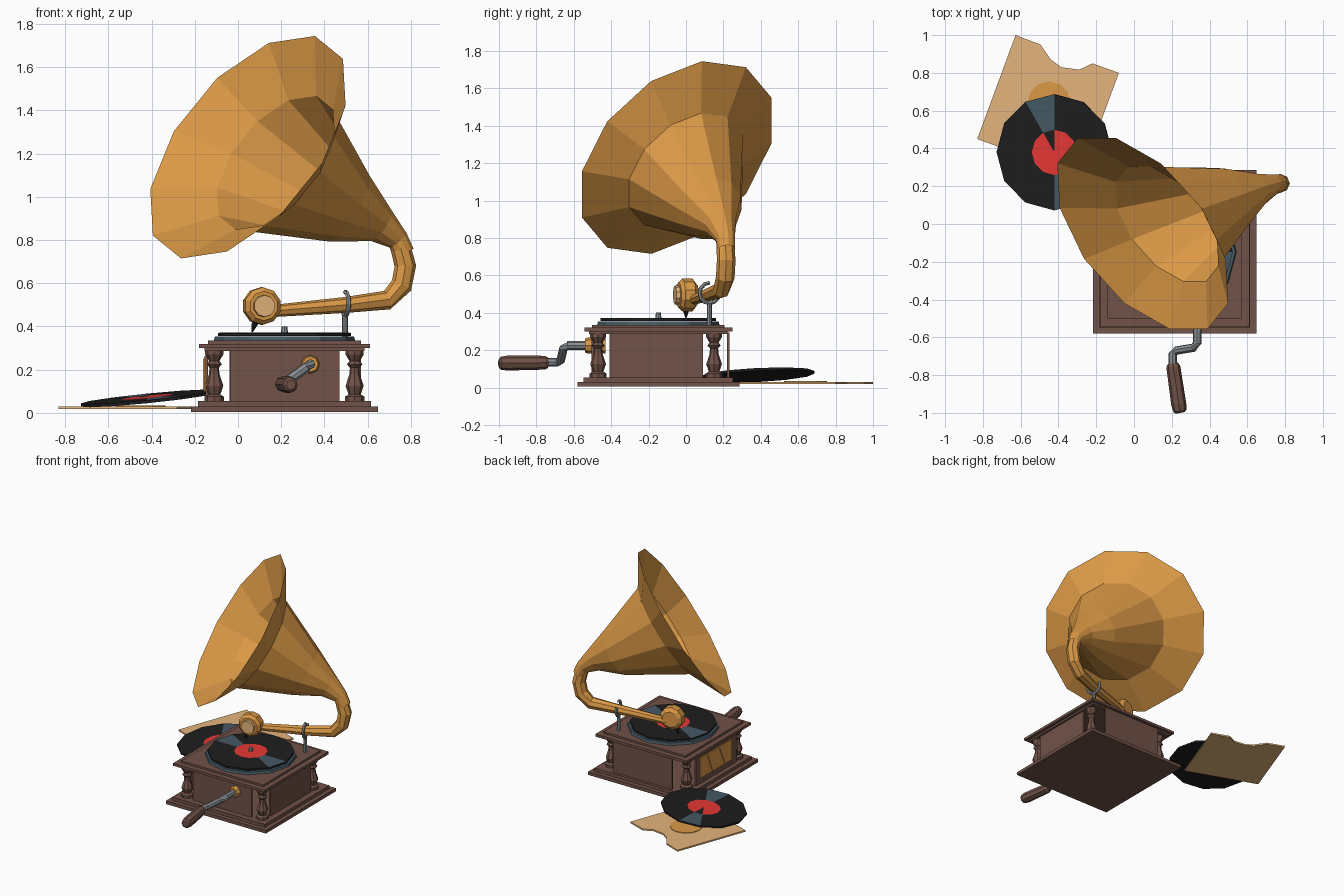
import bpy, bmesh, math
from mathutils import Vector as V

cube = bpy.data.objects.get("Cube")
if cube:
    bpy.data.objects.remove(cube, do_unlink=True)


def material(name, *rgb):
    m = bpy.data.materials.new(name)
    m.use_nodes = True
    m.diffuse_color = (*rgb, 1)
    m.node_tree.nodes["Principled BSDF"].inputs["Base Color"].default_value = (*rgb, 1)
    return m


WOOD = material("brown wood", .165, .085, .065)
BRASS = material("brass", .71, .32, .062)
CARD = material("tan card", .77, .46, .2)
BLACK = material("black vinyl", .013, .013, .014)
RED = material("red label", .8, .04, .035)
SLATE = material("slate sheen", .06, .1, .13)
STEEL = material("grey steel", .26, .28, .3)


def finish(name, bm, *mats):
    bmesh.ops.recalc_face_normals(bm, faces=bm.faces)
    me = bpy.data.meshes.new(name)
    bm.to_mesh(me)
    bm.free()
    for m in mats:
        me.materials.append(m)
    ob = bpy.data.objects.new(name, me)
    bpy.context.collection.objects.link(ob)
    return ob


def box(name, mat, x0, x1, y0, y1, z0, z1):
    bm = bmesh.new()
    bmesh.ops.create_cube(bm, size=1)
    for v in bm.verts:
        v.co = ((x0 + x1) / 2 + v.co.x * (x1 - x0), (y0 + y1) / 2 + v.co.y * (y1 - y0),
                (z0 + z1) / 2 + v.co.z * (z1 - z0))
    return finish(name, bm, mat)


def tube(name, mats, path, radii, sides=8, caps=True, ref=(0, 1, 0), end=None):
    """Loft rings of the given radii along a path; the last two rings can face a given way."""
    bm, rings = bmesh.new(), []
    path = [V(p) for p in path]
    for i, p in enumerate(path):
        t = (path[min(i + 1, len(path) - 1)] - path[max(i - 1, 0)]).normalized()
        if end and i >= len(path) - 2:
            t = V(end).normalized()
        u = V(ref)
        u = (u - t * u.dot(t)).normalized()
        w = t.cross(u)
        rings.append([bm.verts.new(p + radii[i] * (u * math.cos(a) + w * math.sin(a)))
                      for a in (2 * math.pi * k / sides for k in range(sides))])
    for a, b in zip(rings, rings[1:]):
        for k in range(sides):
            j = (k + 1) % sides
            bm.faces.new((a[k], a[j], b[j], b[k]))
    if caps:
        bm.faces.new(rings[0])
        bm.faces.new(rings[-1])
    return finish(name, bm, *mats)


def record(name, center, normal, wedge, label_wedge):
    """Twelve-sided disc with two glossy sectors and a label."""
    c, n = V(center), V(normal).normalized()
    ob = tube(name, (BLACK, RED, SLATE), [c, c + n * .014, c + n * .0145, c + n * .015],
              (.308, .308, .12, .01), 12, ref=(1, 0, 0))
    for f in ob.data.polygons:
        d = f.center - c
        if f.normal.dot(n) < .5:
            continue
        angle = math.degrees(math.atan2(d.y, d.x))
        shiny = abs((angle - wedge + 90) % 180 - 90) < 14
        if d.length < .12:
            f.material_index = 0 if label_wedge and abs(angle - wedge) < 14 else 1
        elif shiny:
            f.material_index = 2


# Cabinet: stepped base and top around a centre
CX, CY = .215, -.148


def slab(name, half, z0, z1):
    box(name, WOOD, CX - half, CX + half, CY - half, CY + half, z0, z1)


slab("base_plinth", .433, .005, .03)
slab("base_step", .4, .03, .055)
slab("top_moulding", .37, .286, .3)
slab("top_plate", .396, .3, .32)
slab("top_inset", .355, .32, .335)

# Side panels between the corner posts
box("front_panel", WOOD, -.035, .47, -.505, -.49, .05, .295)
box("back_panel", WOOD, -.04, .47, .22, .232, .05, .295)
box("right_panel", WOOD, -.15, -.138, -.41, .09, .05, .295)
box("left_panel", WOOD, .555, .57, -.41, .09, .05, .295)

# Brass grille on one side
box("grille_plate", BRASS, -.158, -.15, -.345, .05, .1, .26)
for y in (-.25, -.1):
    tube("grille_bar", (CARD,), [(-.157, y, .11), (-.157, y + .06, .25)], (.004, .004), 4)

# Turned corner posts
PROFILE = [(.05, .045), (.075, .045), (.085, .028), (.125, .042), (.18, .024),
           (.21, .022), (.225, .036), (.24, .024), (.27, .042), (.295, .042)]
for x in (-.11, .54):
    for y in (-.47, .15):
        tube("corner_post", (WOOD,), [(x, y, z) for z, r in PROFILE], [r for z, r in PROFILE])

# Turntable with record and spindle
tube("platter", (SLATE,), [(CX, CY, .333), (CX, CY, .353)], (.328, .322), 12, ref=(1, 0, 0))
record("playing_record", (CX, CY, .357), (0, 0, 1), 165, False)
tube("spindle", (STEEL,), [(CX, CY, .36), (CX, CY, .4)], (.018, .013))

# Crank with wooden handle
UP = (0, 0, 1)
tube("crank_collar", (BRASS,), [(.335, -.43, .225), (.335, -.525, .225), (.335, -.54, .225)],
     (.043, .043, .036), ref=UP)
tube("crank_rod", (STEEL,), [(.335, -.5, .225), (.335, -.63, .225), (.315, -.655, .21),
     (.225, -.67, .145), (.205, -.69, .135), (.205, -.755, .135)], (.023,) * 6, ref=(0, .3, 1))
tube("crank_handle", (WOOD,), [(.205, -.738, .133), (.208, -.755, .133), (.237, -.955, .131),
     (.243, -.99, .13), (.245, -1, .13)], (.028, .037, .04, .035, .023), ref=UP)

# Sound head and needle
tube("sound_head", (BRASS,), [(.1, .055, .495), (.105, .035, .495), (.115, -.02, .495),
     (.12, -.04, .495)], (.06, .087, .087, .068), 10, ref=UP)
tube("head_cap", (CARD,), [(.12, -.04, .495), (.124, -.06, .495)], (.052, .05), 10, ref=UP)
tube("needle", (BLACK,), [(.085, 0, .435), (.065, 0, .373)], (.025, .003), 6)

# Tone arm sweeping up to the horn
tube("tone_arm", (BRASS,), [(.13, .035, .47), (.2, .055, .475), (.5, .13, .5), (.69, .19, .522),
     (.757, .21, .59), (.775, .215, .68), (.75, .21, .775)],
     (.028, .029, .037, .045, .05, .05, .047))

# Forked support for the arm
tube("support_post", (STEEL,), [(.495, .125, .33), (.495, .125, .45)], (.014, .014))
arc = [math.radians(90 + i * 30) for i in range(11)]
tube("support_fork", (STEEL,), [(.497 - .016 * math.cos(a), .125 + .052 * math.cos(a),
     .505 + .055 * math.sin(a)) for a in arc], (.011,) * 11, 6, ref=(.95, .3, 0))

# Faceted horn with a wide flaring rim
MOUTH = (-.66, -.525, .535)
tube("horn", (BRASS,), [(.77, .215, .74), (.74, .21, .8), (.66, .185, .87), (.505, .125, .955),
     (.175, 0, 1.158), (.046, -.05, 1.23)],
     (.048, .053, .088, .185, .37, .616), 12, False, (.31, .135, .515), MOUTH)

# Loose record lying on its paper sleeve
record("loose_record", (-.42, .38, .06), (-.1, -.05, 1), 105, True)
OUTLINE = [(-.83, .45), (-.283, .25), (-.08, .8), (-.22, .85), (-.29, .817), (-.385, .83),
           (-.44, .87), (-.495, .95), (-.627, 1)]
bm = bmesh.new()
face = bm.faces.new([bm.verts.new((x, y, .018)) for x, y in OUTLINE])
side = bmesh.ops.extrude_face_region(bm, geom=[face])["geom"]
bmesh.ops.translate(bm, vec=(0, 0, .012), verts=[g for g in side if isinstance(g, bmesh.types.BMVert)])
finish("record_sleeve", bm, CARD)
tube("sleeve_label", (BRASS,), [(-.45, .64, .029), (-.45, .64, .034)], (.115, .115), 12)
